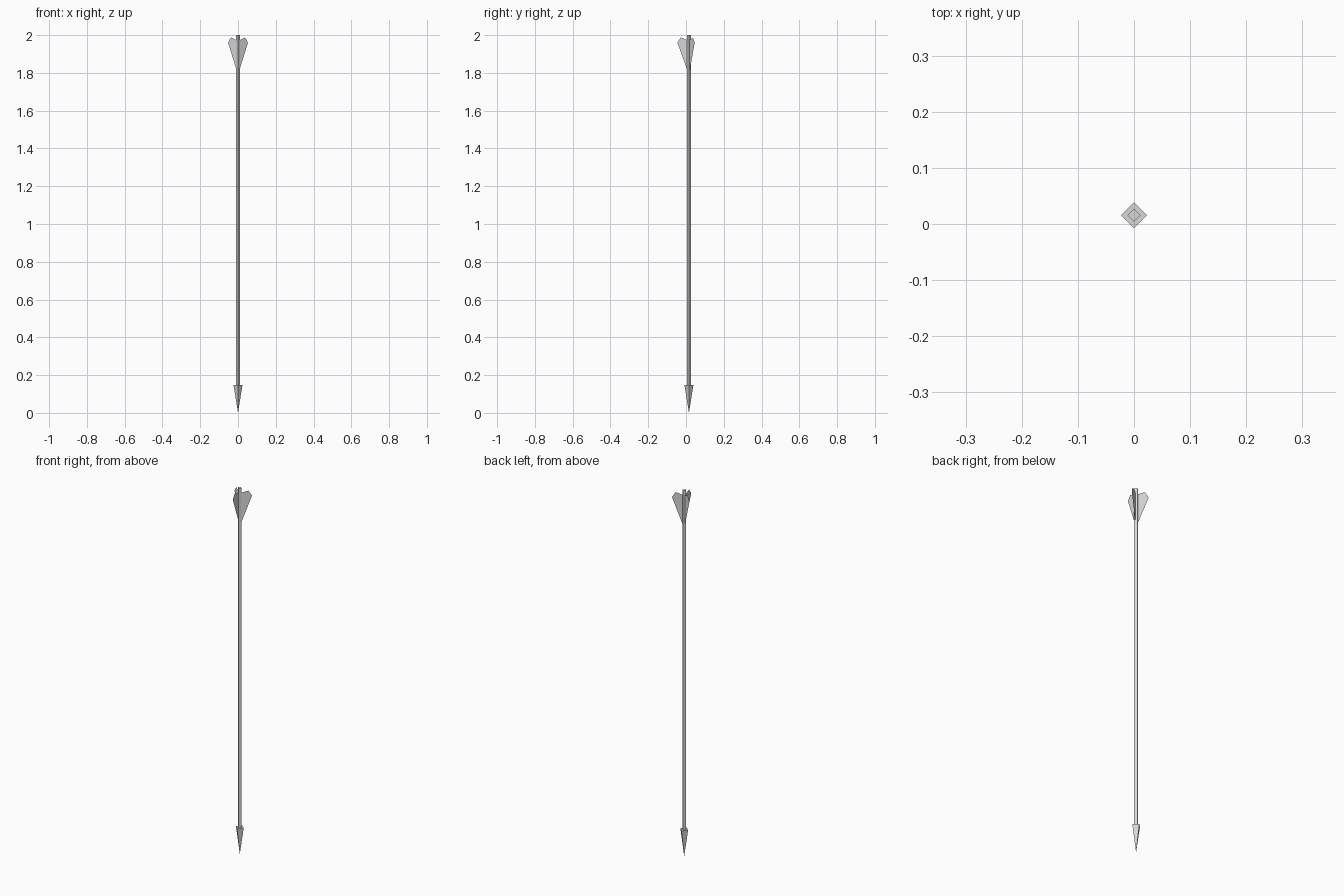
import bpy
import bmesh
import math

if "Cube" in bpy.data.objects:
    bpy.data.objects.remove(bpy.data.objects["Cube"])

CY = 0.0155          # shaft axis offset so that the three vanes centre on y = 0

grey = bpy.data.materials.new("light grey")
grey.diffuse_color = (0.68, 0.68, 0.68, 1)
grey.use_nodes = True
grey.node_tree.nodes["Principled BSDF"].inputs["Base Color"].default_value = grey.diffuse_color


def add_object(name, bm):
    mesh = bpy.data.meshes.new(name)
    bm.to_mesh(mesh)
    bm.free()
    mesh.materials.append(grey)
    obj = bpy.data.objects.new(name, mesh)
    obj.location = (0, CY, 0)
    bpy.context.collection.objects.link(obj)
    return obj


def diamond_prism(name, r_low, r_high, z_low, z_high):
    """Four-sided bar or spike with its corners on the x and y axes."""
    bm = bmesh.new()
    rings = []
    for r, z in ((r_low, z_low), (r_high, z_high)):
        n = 4 if r > 0 else 1
        rings.append([bm.verts.new((r * math.cos(i * math.pi / 2),
                                    r * math.sin(i * math.pi / 2), z)) for i in range(n)])
    low, high = rings
    for i in range(4):
        j = (i + 1) % 4
        if len(low) == 1:
            bm.faces.new((low[0], high[j], high[i]))
        else:
            bm.faces.new((low[i], low[j], high[j], high[i]))
    bm.faces.new(high)
    if len(low) == 4:
        bm.faces.new(low[::-1])
    bmesh.ops.recalc_face_normals(bm, faces=bm.faces)
    return add_object(name, bm)


# Shaft and pointed head
diamond_prism("shaft", 0.0115, 0.0115, 0.10, 2.0)
diamond_prism("arrow_head", 0.0, 0.0235, 0.0, 0.147)

# Three paper-thin vanes, one pointing to the front
vane_outline = [(0.0, 1.79), (0.061, 1.96), (0.043, 1.987), (0.0, 1.97)]   # radius, height
for k in range(3):
    a = -math.pi / 2 + k * math.tau / 3
    bm = bmesh.new()
    bm.faces.new([bm.verts.new((r * math.cos(a), r * math.sin(a), z)) for r, z in vane_outline])
    add_object(f"vane_{k + 1}", bm)
